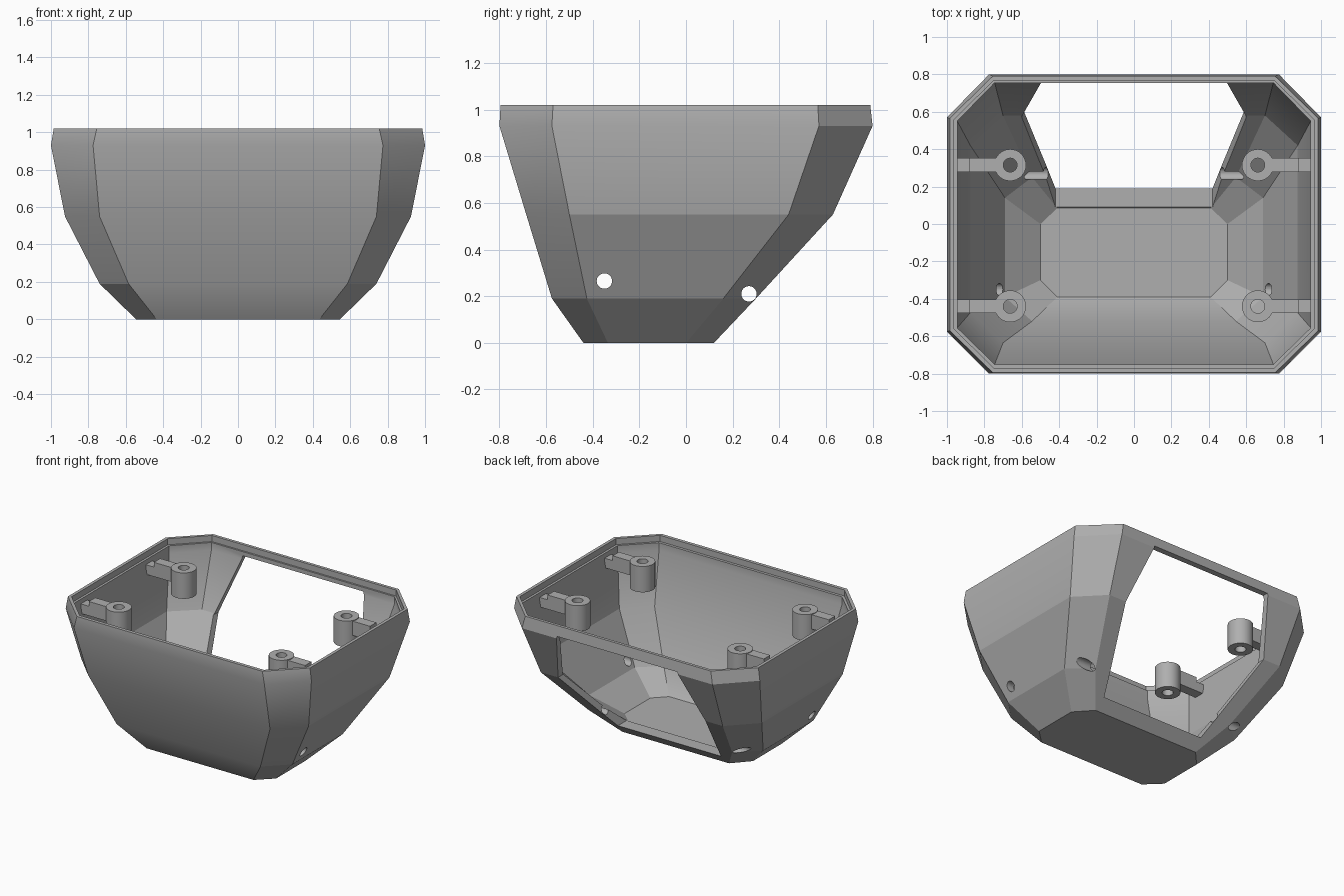
import bpy, bmesh, math
from mathutils import Matrix, Vector

if "Cube" in bpy.data.objects:
    bpy.data.objects.remove(bpy.data.objects["Cube"], do_unlink=True)

grey = bpy.data.materials.new("plain_grey")
grey.use_nodes = True
COLOUR = (0.43, 0.43, 0.43, 1)
grey.diffuse_color = COLOUR
grey.node_tree.nodes["Principled BSDF"].inputs["Base Color"].default_value = COLOUR


def make(name, bm):
    bmesh.ops.recalc_face_normals(bm, faces=bm.faces)
    mesh = bpy.data.meshes.new(name)
    bm.to_mesh(mesh)
    bm.free()
    mesh.materials.append(grey)
    obj = bpy.data.objects.new(name, mesh)
    bpy.context.collection.objects.link(obj)
    return obj


def loft(name, rings):
    """Stack closed point rings and cap both ends."""
    bm = bmesh.new()
    loops = [[bm.verts.new(p) for p in ring] for ring in rings]
    for low, high in zip(loops, loops[1:]):
        for i in range(len(low)):
            j = (i + 1) % len(low)
            bm.faces.new((low[i], low[j], high[j], high[i]))
    bm.faces.new(loops[0][::-1])
    bm.faces.new(loops[-1])
    return make(name, bm)


def octagon(z, side, corner, front, front_c, back_c, back):
    half = [(corner, front), (side, front_c), (side, back_c), (corner, back)]
    return [(x, y, z) for x, y in half] + [(-x, y, z) for x, y in reversed(half)]


def cylinder(name, radius, depth, centre, axis="Z"):
    bm = bmesh.new()
    turn = Matrix.Rotation(math.pi / 2, 4, "Y") if axis == "X" else Matrix()
    bmesh.ops.create_cone(bm, cap_ends=True, segments=32, radius1=radius, radius2=radius,
                          depth=depth, matrix=Matrix.Translation(centre) @ turn)
    return make(name, bm)


def box(name, low, high):
    low, high = Vector(low), Vector(high)
    bm = bmesh.new()
    bmesh.ops.create_cube(bm, size=1, matrix=Matrix.Translation((low + high) / 2)
                          @ Matrix.Diagonal((*(high - low), 1)))
    return make(name, bm)


def boolean(target, tool, operation="DIFFERENCE"):
    mod = target.modifiers.new("cut", "BOOLEAN")
    mod.operation, mod.solver, mod.object = operation, "EXACT", tool
    bpy.context.view_layer.objects.active = target
    bpy.ops.object.modifier_apply(modifier=mod.name)
    bpy.data.objects.remove(tool, do_unlink=True)


def smooth(obj, degrees):
    bpy.ops.object.select_all(action="DESELECT")
    obj.select_set(True)
    bpy.context.view_layer.objects.active = obj
    bpy.ops.object.shade_smooth_by_angle(angle=math.radians(degrees))


# Faceted outer body: z, side, corner, front, front corner, back corner, back
shell = loft("housing_shell", [
    octagon(0.00, 0.545, 0.435, -0.44, -0.335, 0.00, 0.12),
    octagon(0.19, 0.74, 0.585, -0.575, -0.425, 0.16, 0.30),
    octagon(0.55, 0.925, 0.74, -0.685, -0.50, 0.44, 0.63),
    octagon(0.93, 1.00, 0.775, -0.80, -0.575, 0.57, 0.80),
    octagon(1.02, 0.985, 0.755, -0.795, -0.57, 0.565, 0.79),
])

# Hollow interior
boolean(shell, loft("cavity", [
    octagon(0.07, 0.50, 0.41, -0.39, -0.30, 0.00, 0.085),
    octagon(0.21, 0.69, 0.545, -0.52, -0.39, 0.14, 0.25),
    octagon(0.56, 0.875, 0.70, -0.635, -0.475, 0.42, 0.58),
    octagon(0.92, 0.945, 0.745, -0.75, -0.555, 0.55, 0.755),
    octagon(1.10, 0.945, 0.745, -0.75, -0.555, 0.55, 0.755),
]))

# Shallow step around the inside of the rim
boolean(shell, loft("rim_step", [
    octagon(z, 0.962, 0.75, -0.77, -0.56, 0.557, 0.768) for z in (0.975, 1.10)]))

# Large rear window
right_edge = [(0.42, 0.075), (0.60, 0.55), (0.49, 0.945)]
outline = right_edge + [(-x, z) for x, z in reversed(right_edge)]
boolean(shell, loft("window", [[(x, y, z) for x, z in outline] for y in (0.06, 1.0)]))

# Round holes through both sides
for y, z in ((-0.35, 0.265), (0.27, 0.21)):
    boolean(shell, cylinder("side_hole", 0.033, 2.4, (0, y, z), "X"))

# Soft front and upper sides, crisp facets elsewhere
smooth(shell, 28)
for face in shell.data.polygons:
    face.use_smooth = face.center.y < -0.45 or face.center.z > 0.6

# Four screw posts, each with an arm running to the side wall
for side, s in (("left", 1), ("right", -1)):
    for end, y in (("front", -0.44), ("back", 0.315)):
        name = f"{end}_{side}_screw_post"
        post = cylinder(name, 0.085, 0.19, (s * 0.662, y, 0.885))
        for x0, x1, top in ((0.67, 0.88, 0.975), (0.86, 0.965, 0.94)):
            xs = sorted((s * x0, s * x1))
            arm = box("arm", (xs[0], y - 0.037, 0.87), (xs[1], y + 0.037, top))
            boolean(post, arm, "UNION")
        boolean(post, cylinder("screw_hole", 0.037, 0.5, (s * 0.662, y, 0.885)))
        smooth(post, 30)
